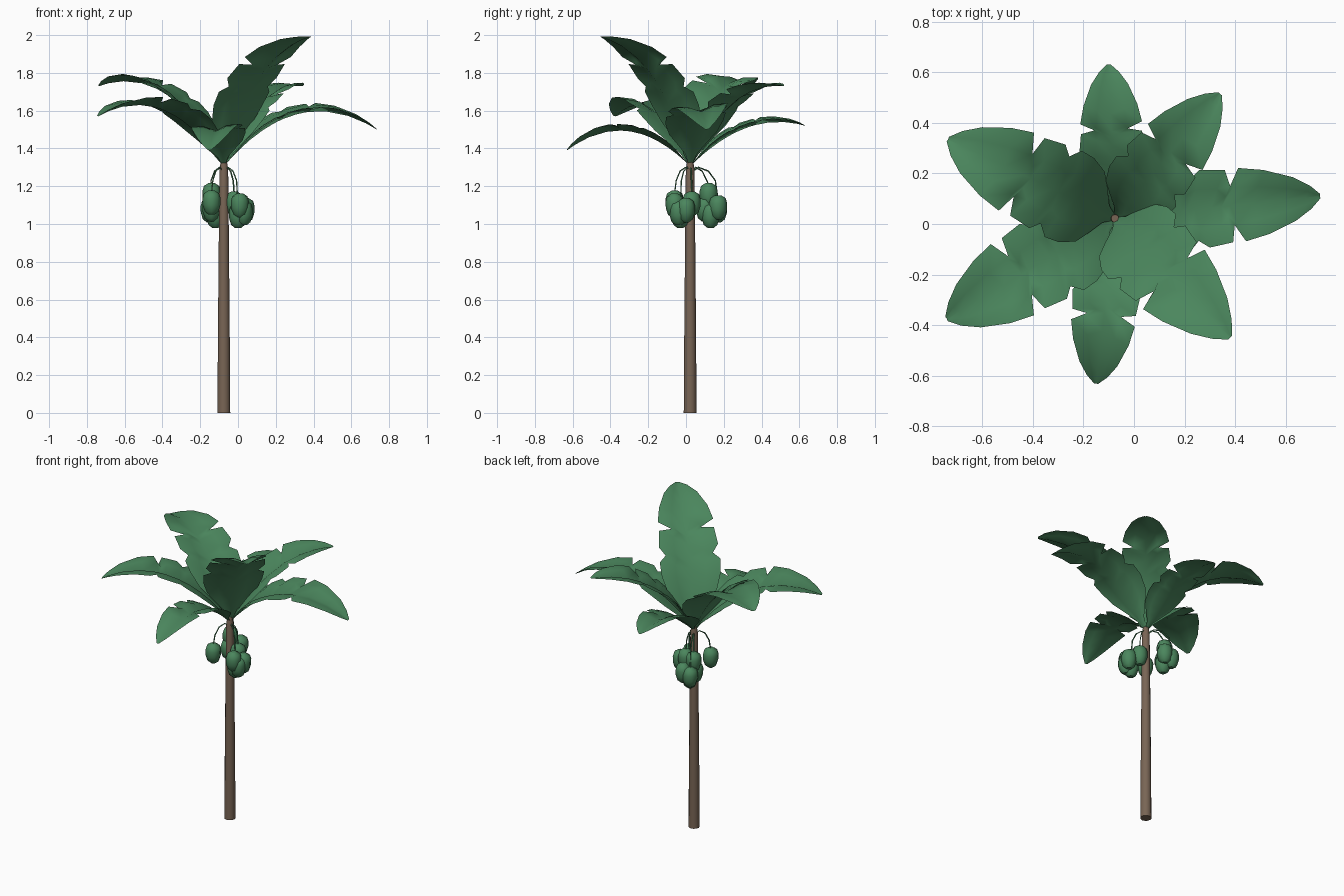
import bpy, bmesh, math
from mathutils import Vector

if "Cube" in bpy.data.objects:
    bpy.data.objects.remove(bpy.data.objects["Cube"])

CX, CY = -0.075, 0.022


def material(name, rgb):
    m = bpy.data.materials.new(name)
    m.diffuse_color = (*rgb, 1)
    m.use_nodes = True
    m.node_tree.nodes["Principled BSDF"].inputs["Base Color"].default_value = m.diffuse_color
    return m


GREEN = material("leaf_green", (0.07, 0.24, 0.11))
BROWN = material("bark_brown", (0.19, 0.13, 0.09))


def make(name, verts, faces, mat):
    me = bpy.data.meshes.new(name)
    me.from_pydata(verts, [], faces)
    bm = bmesh.new()
    bm.from_mesh(me)
    bmesh.ops.recalc_face_normals(bm, faces=bm.faces)
    bm.to_mesh(me)
    bm.free()
    for p in me.polygons:
        p.use_smooth = len(p.vertices) == 4  # caps stay flat
    me.materials.append(mat)
    ob = bpy.data.objects.new(name, me)
    bpy.context.collection.objects.link(ob)
    return ob


def lathe(name, profile, sides, origin, mat):
    verts, faces = [], []
    for r, z in profile:
        for k in range(sides):
            a = 2 * math.pi * k / sides
            verts.append(Vector(origin) + Vector((r * math.cos(a), r * math.sin(a), z)))
    for i in range(len(profile) - 1):
        for k in range(sides):
            j = (k + 1) % sides
            faces.append((i * sides + k, i * sides + j, (i + 1) * sides + j, (i + 1) * sides + k))
    faces.append(tuple(range(sides)))
    faces.append(tuple((len(profile) - 1) * sides + k for k in range(sides)))
    return make(name, verts, faces, mat)


# trunk
lathe("trunk", [(0.034, 0), (0.031, 0.45), (0.027, 0.9), (0.023, 1.29), (0.015, 1.34)],
      12, (CX, CY, 0), BROWN)

# leaf outline rows: (midrib u, edge u, relative half width); dips in width are the tears
ROWS = [(0, 0, 0.04), (0.06, 0.07, 0.2), (0.12, 0.14, 0.55), (0.18, 0.20, 0.83),
        (0.26, 0.29, 1.0), (0.33, 0.37, 1.03), (0.36, 0.41, 0.8), (0.40, 0.46, 1.0),
        (0.48, 0.57, 0.93), (0.53, 0.585, 0.5), (0.57, 0.63, 0.94), (0.68, 0.74, 0.82),
        (0.82, 0.87, 0.56), (0.93, 0.95, 0.30), (1, 1, 0.06)]
# folded cross-section: (side position, rise), plus a slight sideways roll
SECTION = [(-1, 0.22), (-0.5, 0.21), (0, 0), (0.5, 0.21), (1, 0.22)]


def leaf(name, tip, ctrl, width, roll):
    out = Vector((tip[0] - CX, tip[1] - CY, 0))
    reach = out.length
    out.normalize()
    side = Vector((-out.y, out.x, 0))
    p0 = Vector((CX, CY, 1.305))
    p1 = Vector((CX, CY, ctrl[1])) + out * reach * ctrl[0]
    p2 = Vector(tip)
    verts, faces = [], []
    n = len(SECTION)
    for um, ue, w in ROWS:
        for t, rise in SECTION:
            u = um + (ue - um) * abs(t)
            pos = p0 * (1 - u) ** 2 + p1 * 2 * u * (1 - u) + p2 * u * u
            tan = ((p1 - p0) * (1 - u) + (p2 - p1) * u).normalized()
            nor = tan.cross(side)
            verts.append(pos + (side * t + nor * (rise + roll * t)) * w * width)
    for i in range(len(ROWS) - 1):
        for k in range(n - 1):
            a = i * n + k
            faces.append((a, a + n, a + n + 1, a + 1))
    make(name, verts, faces, GREEN)


# leaves: tip, control (fraction of reach, height), half width, roll
LEAVES = [((0.735, 0.11, 1.50), (0.48, 1.765), 0.155, 0.08),
          ((0.34, 0.515, 1.73), (0.42, 1.76), 0.15, 0.0),
          ((-0.10, 0.63, 1.52), (0.50, 1.61), 0.13, 0.06),
          ((-0.735, 0.335, 1.73), (0.45, 1.865), 0.18, 0.06),
          ((-0.74, -0.375, 1.57), (0.47, 1.77), 0.175, 0.06),
          ((-0.15, -0.63, 1.39), (0.50, 1.635), 0.135, 0.06),
          ((0.38, -0.45, 1.99), (0.32, 1.90), 0.18, 0.0)]
for i, (tip, ctrl, w, roll) in enumerate(LEAVES):
    leaf(f"leaf_{i + 1}", tip, ctrl, w, roll)

# hanging fruit on thin arched stems
FRUIT = [(0.0, -0.03, 1.045), (0.04, 0.0, 1.075), (-0.02, 0.03, 1.11), (0.01, -0.06, 1.10),
         (0.03, -0.04, 1.06), (-0.14, 0.12, 1.155), (-0.15, 0.17, 1.075), (-0.12, 0.13, 1.045),
         (-0.10, 0.17, 1.09), (-0.14, -0.06, 1.115), (-0.14, 0.10, 1.08)]
BODY = [(0.016, -0.066), (0.036, -0.05), (0.047, -0.015), (0.048, 0.02), (0.040, 0.047), (0.016, 0.062)]
for i, (x, y, z) in enumerate(FRUIT):
    lathe(f"fruit_{i + 1}", BODY, 8, (x, y, z), GREEN)
    if i not in (0, 2, 5, 6, 9):  # the other fruit share a stem with their neighbours
        continue
    cu = bpy.data.curves.new(f"fruit_stem_{i + 1}", 'CURVE')
    cu.dimensions = '3D'
    cu.bevel_depth = 0.004
    cu.bevel_resolution = 0
    sp = cu.splines.new('POLY')
    path = [(0, 1.27), (0.3, 1.30), (0.65, 1.28), (0.9, 1.23), (1, z + 0.05)]
    sp.points.add(len(path) - 1)
    for p, (f, h) in zip(sp.points, path):
        p.co = (CX + (x - CX) * f, CY + (y - CY) * f, h, 1)
    cu.materials.append(GREEN)
    bpy.context.collection.objects.link(bpy.data.objects.new(f"fruit_stem_{i + 1}", cu))
